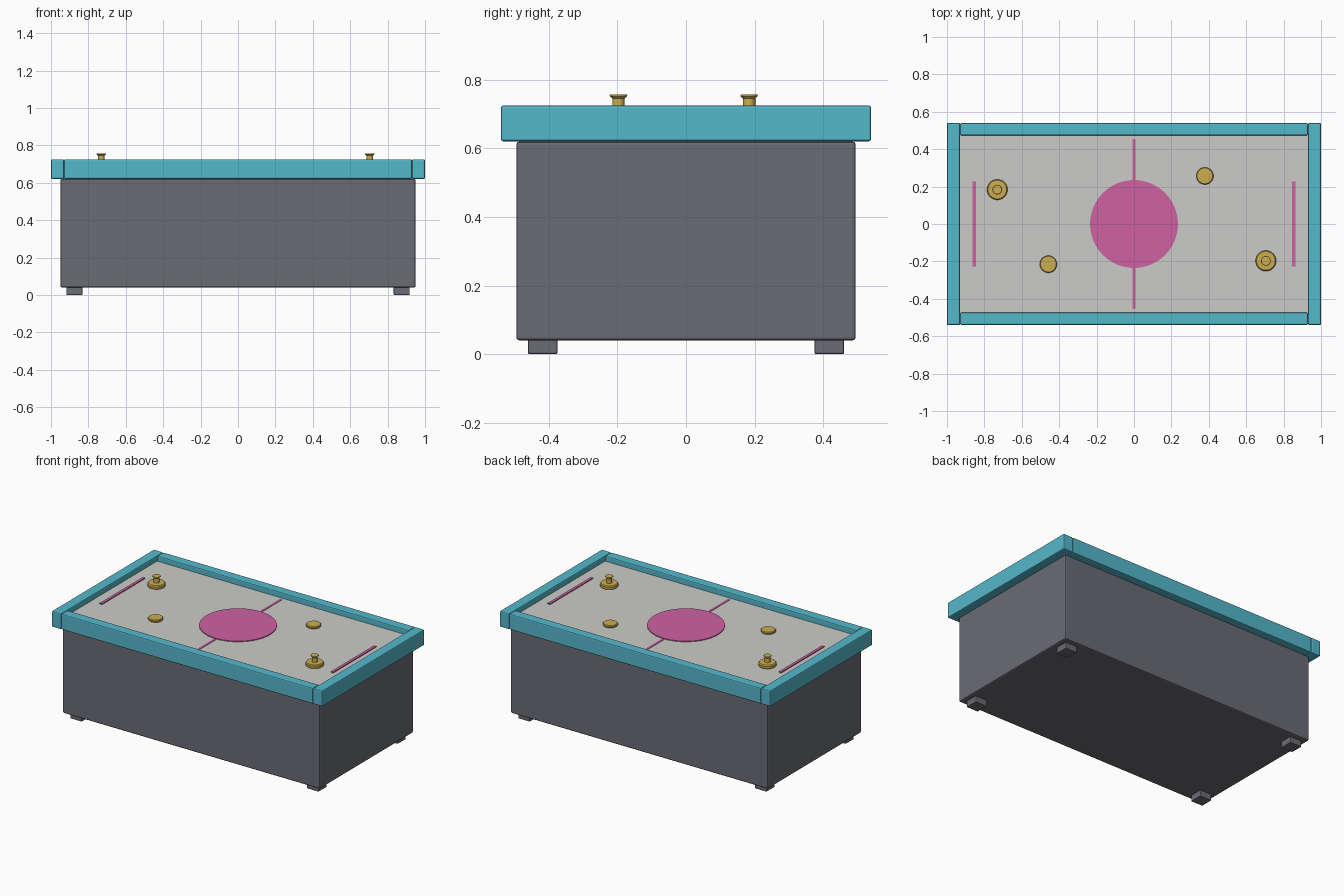
import bpy
import bmesh
from math import pi
from mathutils import Vector

if "Cube" in bpy.data.objects:
    bpy.data.objects.remove(bpy.data.objects["Cube"], do_unlink=True)


def material(name, rgb):
    mat = bpy.data.materials.new(name)
    mat.use_nodes = True
    color = (*rgb, 1)
    mat.diffuse_color = color
    mat.node_tree.nodes["Principled BSDF"].inputs["Base Color"].default_value = color
    return mat


GREY = material("charcoal grey", (0.145, 0.15, 0.175))
TEAL = material("teal", (0.09, 0.48, 0.60))
WHITE = material("pale grey", (0.60, 0.60, 0.58))
PINK = material("pink", (0.62, 0.12, 0.36))
GOLD = material("gold", (0.60, 0.42, 0.08))


def finish(name, bm, mat, loc):
    bmesh.ops.recalc_face_normals(bm, faces=bm.faces)
    mesh = bpy.data.meshes.new(name)
    bm.to_mesh(mesh)
    bm.free()
    mesh.materials.append(mat)
    obj = bpy.data.objects.new(name, mesh)
    obj.location = loc
    bpy.context.collection.objects.link(obj)
    return obj


def box(name, center, size, mat, bevel=0.0):
    bm = bmesh.new()
    bmesh.ops.create_cube(bm, size=1)
    bmesh.ops.scale(bm, vec=Vector(size), verts=bm.verts)
    obj = finish(name, bm, mat, center)
    if bevel:
        mod = obj.modifiers.new("bevel", "BEVEL")
        mod.width = bevel
        mod.segments = 2
    return obj


def lathe(name, loc, profile, mat, steps=32):
    """Turn a (radius, height) profile around the vertical axis."""
    bm = bmesh.new()
    verts = [bm.verts.new((r, 0, z)) for r, z in profile]
    edges = [bm.edges.new(pair) for pair in zip(verts, verts[1:])]
    bmesh.ops.spin(bm, geom=verts + edges, cent=(0, 0, 0), axis=(0, 0, 1),
                   angle=2 * pi, steps=steps)
    bmesh.ops.remove_doubles(bm, verts=bm.verts, dist=0.0001)
    obj = finish(name, bm, mat, loc)
    bpy.ops.object.select_all(action="DESELECT")
    obj.select_set(True)
    bpy.context.view_layer.objects.active = obj
    bpy.ops.object.shade_smooth_by_angle(angle=pi / 6)
    return obj


# Cabinet and feet
box("cabinet", (0, 0, 0.33), (1.90, 0.99, 0.58), GREY, 0.009)
for side, sx in (("left", 1), ("right", -1)):
    for end, sy in (("front", -1), ("back", 1)):
        box(f"{end}_{side}_foot", (sx * 0.875, sy * 0.418, 0.026),
            (0.086, 0.086, 0.052), GREY, 0.004)

# Playing surface framed by four rails
SURFACE = 0.69
box("playing_surface", (0, 0, 0.65), (1.87, 0.96, 0.08), WHITE)
for side, s in (("left", 1), ("right", -1)):
    box(f"{side}_end_rail", (s * 0.965, 0, 0.673), (0.07, 1.08, 0.105), TEAL, 0.007)
for end, s in (("front", -1), ("back", 1)):
    box(f"{end}_rail", (0, s * 0.507, 0.673), (1.86, 0.066, 0.105), TEAL, 0.007)

# Surface markings
box("centre_line", (0, 0, SURFACE + 0.001), (0.015, 0.91, 0.004), PINK)
lathe("centre_circle", (0, 0, SURFACE),
      [(0, 0), (0.235, 0), (0.235, 0.005), (0, 0.005)], PINK, 64)
for side, s in (("left", 1), ("right", -1)):
    box(f"{side}_goal_line", (s * 0.854, 0, SURFACE + 0.002), (0.018, 0.455, 0.008), PINK)

# Mallets with a flared knob, and rounded pucks
MALLET = [(0, 0), (0.053, 0), (0.055, 0.004), (0.055, 0.018), (0.050, 0.024),
          (0.018, 0.025), (0.018, 0.055), (0.026, 0.063), (0.024, 0.067), (0, 0.067)]
PUCK = [(0, 0), (0.043, 0), (0.046, 0.004), (0.046, 0.012), (0.042, 0.016), (0, 0.018)]
for side, x, y in (("left", 0.705, -0.197), ("right", -0.731, 0.184)):
    lathe(f"{side}_mallet", (x, y, SURFACE), MALLET, GOLD)
for side, x, y in (("left", 0.379, 0.257), ("right", -0.458, -0.215)):
    lathe(f"{side}_puck", (x, y, SURFACE), PUCK, GOLD)
